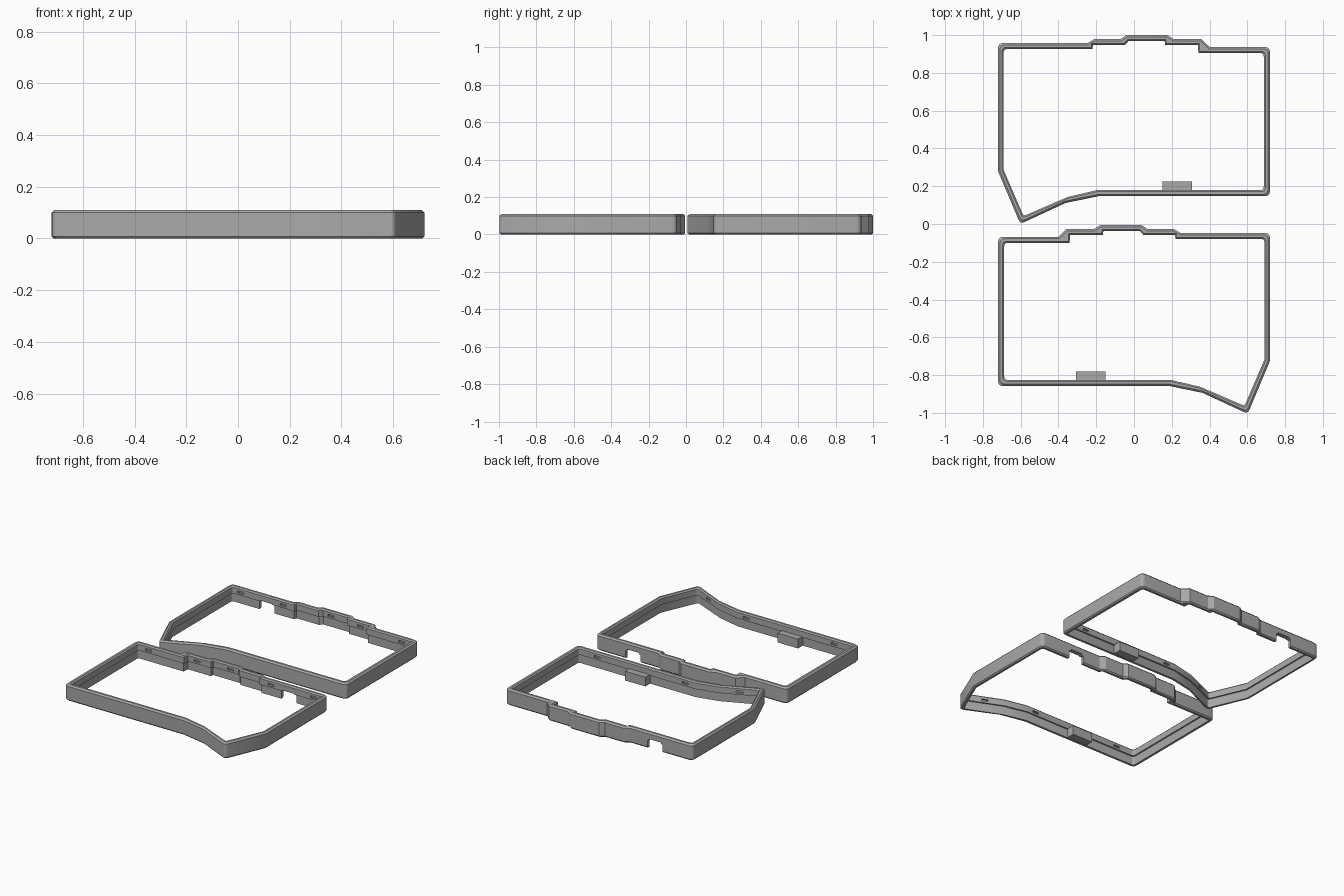
import bpy, bmesh, math
from mathutils import Vector, Matrix

if "Cube" in bpy.data.objects:
    bpy.data.objects.remove(bpy.data.objects["Cube"])

grey = bpy.data.materials.new("mid grey")
grey.diffuse_color = (0.40, 0.40, 0.40, 1)
grey.use_nodes = True
grey.node_tree.nodes["Principled BSDF"].inputs["Base Color"].default_value = grey.diffuse_color

# Outer and inner outlines of one frame, clockwise, matching point for point
OUTER = [(-.72, .958), (-.246, .958), (-.21, .979), (-.07, .979), (-.04, 1.0),
         (.177, 1.0), (.21, .979), (.357, .979), (.40, .937), (.72, .937),
         (.72, .147), (-.188, .147), (-.363, .111), (-.602, .0), (-.72, .28)]
INNER = [(-.69, .926), (-.22, .926), (-.217, .947), (-.05, .947), (-.03, .968),
         (.162, .968), (.165, .947), (.338, .947), (.341, .905), (.687, .905),
         (.687, .18), (-.193, .18), (-.352, .143), (-.585, .042), (-.69, .286)]
ROUNDED = {0: .03, 9: .03, 10: .03, 13: .025}   # main corners


def offset(poly, d):
    """Grow a clockwise outline by d with mitred corners."""
    out, n = [], len(poly)
    for i in range(n):
        a, b, c = (Vector(poly[(i + k) % n]) for k in (-1, 0, 1))
        u, v = (b - a).normalized(), (c - b).normalized()
        n1, n2 = Vector((-u.y, u.x)), Vector((-v.y, v.x))
        out.append(b + (n1 + n2) * d / (1 + n1.dot(n2)))
    return out


def rounded(poly, scale, steps=5):
    """Replace the main corners with short arcs, all others with a tiny one."""
    pts, n = [], len(poly)
    for i, b in enumerate(poly):
        a, c = poly[i - 1], poly[(i + 1) % n]
        r = ROUNDED.get(i, 0) * scale
        if not r:
            pts.append(b)
            continue
        p, q = b + (a - b).normalized() * r, b + (c - b).normalized() * r
        for k in range(steps + 1):
            t = k / steps
            pts.append(p * (1 - t) ** 2 + b * 2 * t * (1 - t) + q * t * t)
    return pts


def new_object(name, bm):
    mesh = bpy.data.meshes.new(name)
    bmesh.ops.recalc_face_normals(bm, faces=bm.faces)
    bm.to_mesh(mesh)
    bm.free()
    mesh.materials.append(grey)
    ob = bpy.data.objects.new(name, mesh)
    bpy.context.collection.objects.link(ob)
    return ob


def box(bm, centre, size, angle=0):
    m = (Matrix.Translation(centre) @ Matrix.Rotation(angle, 4, 'Z')
         @ Matrix.Diagonal((*size, 1)))
    bmesh.ops.create_cube(bm, size=1, matrix=m)


# Wall cross-section: chamfered outside, thicker upper half, recess below
SECTION = [(OUTER, -.007, 0), (OUTER, 0, .008), (OUTER, 0, .10), (OUTER, -.010, .11),
           (INNER, .008, .11), (INNER, 0, .102), (INNER, 0, .06),
           (INNER, .010, .06), (INNER, .010, 0)]
bm = bmesh.new()
loops = []
for poly, d, z in SECTION:
    pts = rounded(offset(poly, d), 1 if poly is OUTER else .6)
    loops.append([bm.verts.new((p.x, p.y, z)) for p in pts])
count = len(loops[0])
for i, ring in enumerate(loops):
    nxt = loops[(i + 1) % len(loops)]
    for j in range(count):
        k = (j + 1) % count
        bm.faces.new((ring[j], ring[k], nxt[k], nxt[j]))
frame = new_object("back_frame", bm)

# Cutters: connector notch in the back wall, latch slots along the inner walls
bm = bmesh.new()
box(bm, (-.435, .94, .02), (.115, .12, .09))
bmesh.ops.bevel(bm, geom=[e for e in bm.edges if all(v.co.z > .06 for v in e.verts)
                          and abs(e.verts[0].co.y - e.verts[1].co.y) > .05],
                offset=.012, segments=3, affect='EDGES')
for x, y, deg in [(-.63, .926, 0), (-.305, .926, 0), (.03, .968, 0), (.27, .947, 0),
                  (.61, .905, 0), (.55, .18, 0), (-.12, .18, 0), (-.47, .092, 23.4)]:
    box(bm, (x, y, .079), (.045, .024, .014), math.radians(deg))
cutter = new_object("cutter", bm)
cutter.hide_render = True

mod = frame.modifiers.new("cut", 'BOOLEAN')
mod.object, mod.operation, mod.solver = cutter, 'DIFFERENCE', 'EXACT'
bpy.context.view_layer.objects.active = frame
bpy.ops.object.modifier_apply(modifier="cut")
bpy.data.objects.remove(cutter)

# Inner tab on the front wall
bm = bmesh.new()
box(bm, (.229, .195, .034), (.155, .06, .064))
tab = new_object("back_tab", bm)

# Second half: mirrored left to right and moved forward
for ob in (frame, tab):
    twin = ob.copy()
    twin.data = ob.data.copy()
    twin.name = ob.name.replace("back", "front")
    twin.data.transform(Matrix.Translation((0, -1.005, 0)) @ Matrix.Diagonal((-1, 1, 1, 1)))
    twin.data.flip_normals()
    bpy.context.collection.objects.link(twin)

# Smooth the rounded corners, keep the chamfers crisp
for ob in bpy.context.collection.objects:
    ob.select_set(True)
bpy.ops.object.shade_smooth_by_angle(angle=math.radians(25))
